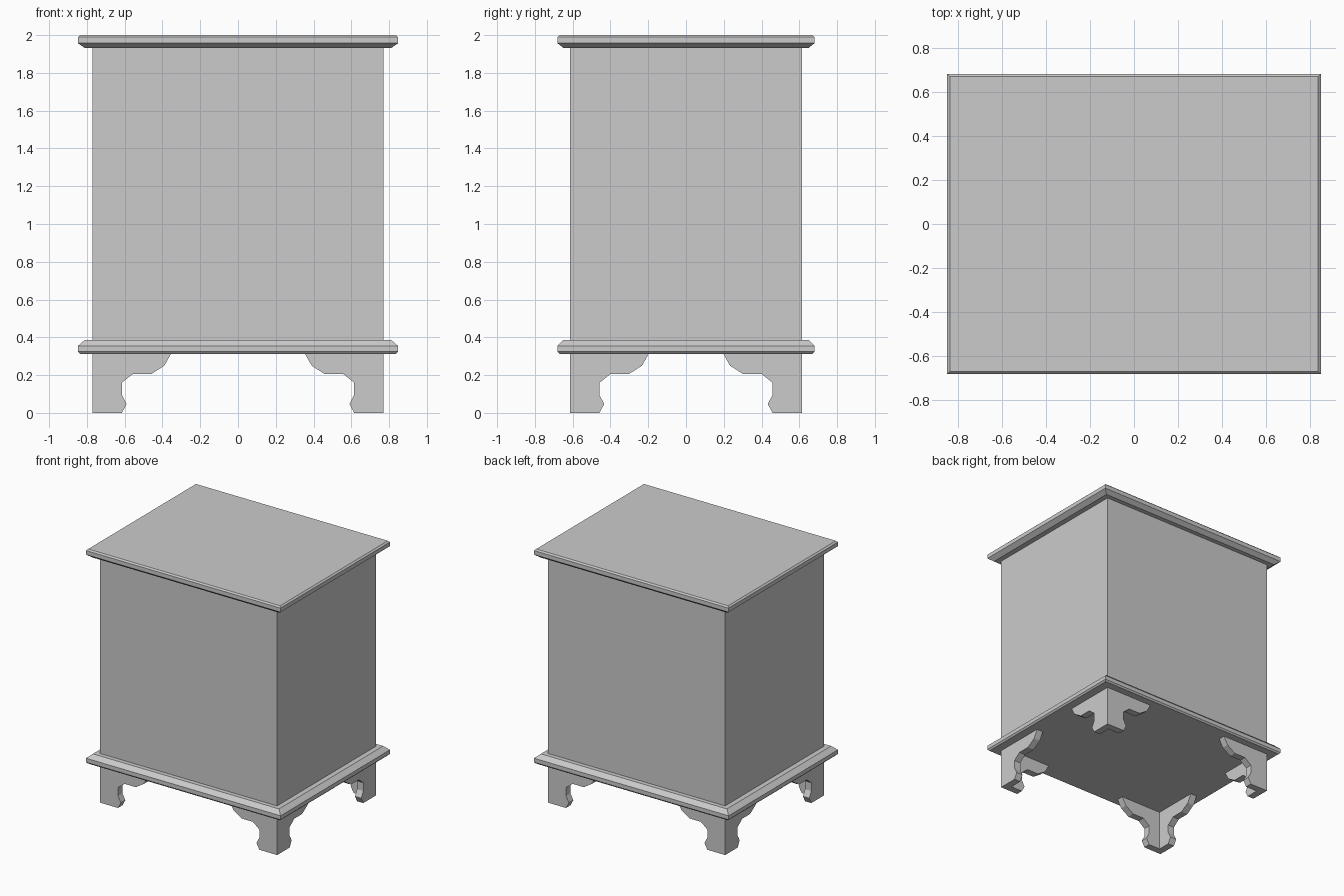
import bpy, bmesh

if "Cube" in bpy.data.objects:
    bpy.data.objects.remove(bpy.data.objects["Cube"])

HX, HY = 0.77, 0.613      # half size of the cabinet body
OUT = 0.077               # bevelled slab overhang at the widest


def add_object(name, bm):
    bmesh.ops.remove_doubles(bm, verts=bm.verts, dist=0.0005)
    bmesh.ops.recalc_face_normals(bm, faces=bm.faces)
    mesh = bpy.data.meshes.new(name)
    bm.to_mesh(mesh)
    bm.free()
    obj = bpy.data.objects.new(name, mesh)
    bpy.context.collection.objects.link(obj)
    return obj


def stacked_slab(name, profile):
    """Closed rectangular solid from (overhang, z) rings, bottom to top."""
    bm = bmesh.new()
    rings = []
    for o, z in profile:
        x, y = HX + o, HY + o * 0.87
        rings.append([bm.verts.new((sx * x, sy * y, z))
                      for sx, sy in ((-1, -1), (1, -1), (1, 1), (-1, 1))])
    for a, b in zip(rings, rings[1:]):
        for i in range(4):
            j = (i + 1) % 4
            bm.faces.new((a[i], a[j], b[j], b[i]))
    bm.faces.new(rings[0][::-1])
    bm.faces.new(rings[-1])
    return add_object(name, bm)


# Cabinet body and its two moulded slabs
stacked_slab("cabinet_body", [(0, 0.385), (0, 1.931)])
stacked_slab("top_slab", [(0.04, 1.931), (OUT, 1.957), (OUT, 1.989), (0.065, 2.0)])
stacked_slab("base_moulding", [(0.065, 0.312), (OUT, 0.324), (OUT, 0.355), (0.04, 0.387)])

# Scrolled bracket foot: two mitred boards meeting at the corner
T = 0.055
foot_profile = [(0, 0), (0.155, 0), (0.18, 0.047), (0.155, 0.095), (0.155, 0.16),
                (0.212, 0.205), (0.31, 0.205), (0.38, 0.25), (0.415, 0.312), (0, 0.312)]
bm = bmesh.new()
for side in (False, True):
    def place(u, d, z):
        a, b = (d, u) if side else (u, d)
        return bm.verts.new((HX - a, -HY + b, z))
    outer = [place(u, 0, z) for u, z in foot_profile]
    inner = [place(max(u, T), T, z) for u, z in foot_profile]
    bm.faces.new(outer)
    bm.faces.new(inner[::-1])
    for i in range(len(outer) - 1):       # the mitre itself stays open and is welded
        bm.faces.new((outer[i], outer[i + 1], inner[i + 1], inner[i]))
feet = add_object("bracket_feet", bm)
mirror = feet.modifiers.new("four_corners", 'MIRROR')
mirror.use_axis = (True, True, False)
mirror.use_mirror_merge = False
